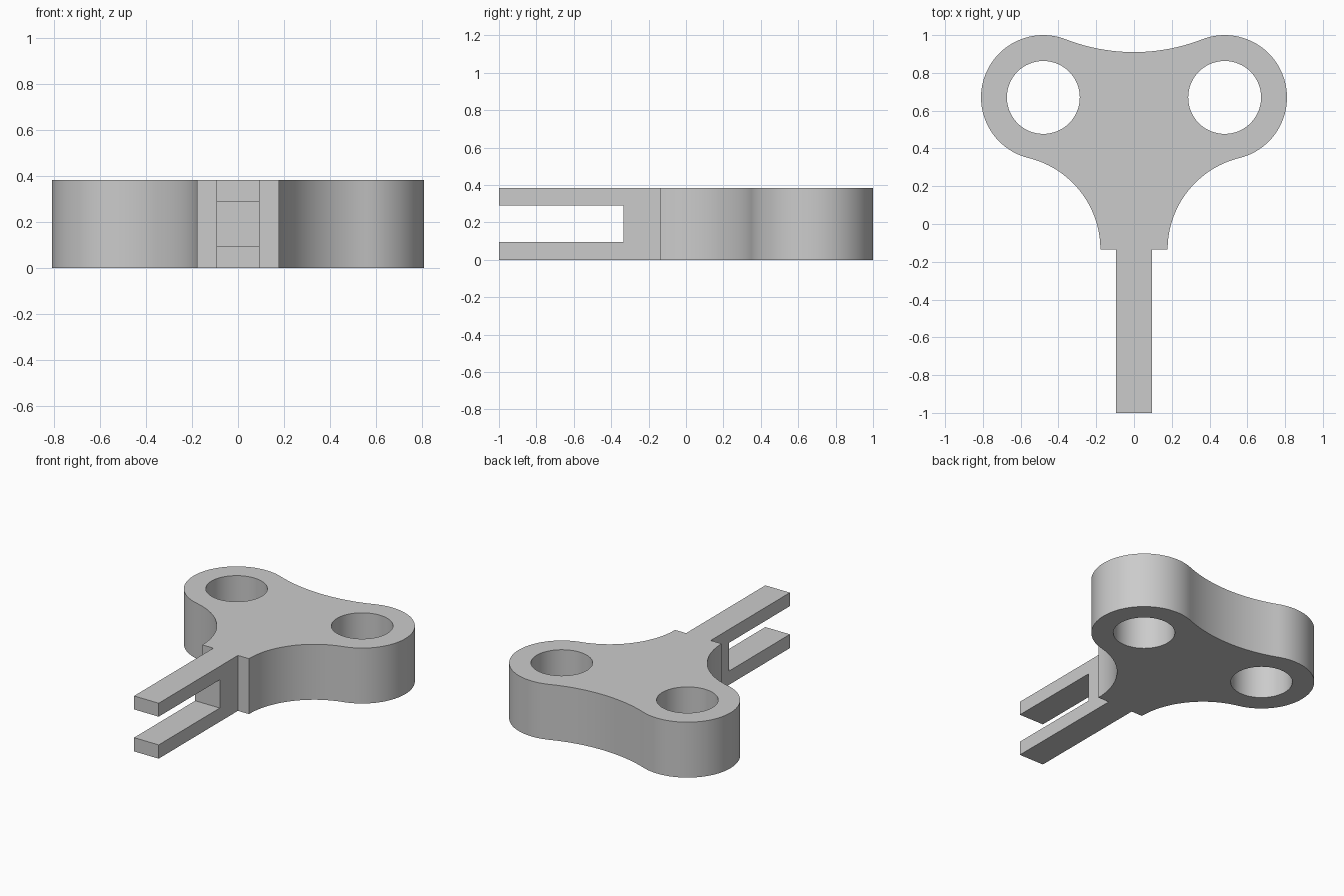
import bpy, bmesh, math
from math import sin, cos, atan2, pi, radians

if "Cube" in bpy.data.objects:
    bpy.data.objects.remove(bpy.data.objects["Cube"], do_unlink=True)

HEIGHT = 0.383
LOBE_X, LOBE_Y, LOBE_R, HOLE_R = 0.48, 0.67, 0.33, 0.193
NECK_X, NECK_Y = 0.178, -0.135
SHAFT_X, SHAFT_END = 0.094, -1.0
DIP_Y = 0.91
SLOT_END, SLOT_LOW, SLOT_HIGH = -0.333, 0.095, 0.29

grey = bpy.data.materials.new("plain_grey")
grey.use_nodes = True
colour = (0.6, 0.6, 0.6, 1)
grey.diffuse_color = colour
grey.node_tree.nodes["Principled BSDF"].inputs["Base Color"].default_value = colour


def arc(cx, cy, r, start, end, steps):
    angles = [start + (end - start) * i / steps for i in range(steps + 1)]
    return [(cx + r * cos(a), cy + r * sin(a)) for a in angles]


def prism(name, outline, z0, z1):
    """Extrude a flat outline upward from z0 to z1."""
    bm = bmesh.new()
    face = bm.faces.new([bm.verts.new((x, y, z0)) for x, y in outline])
    top = bmesh.ops.extrude_face_region(bm, geom=[face])["geom"]
    verts = [g for g in top if isinstance(g, bmesh.types.BMVert)]
    bmesh.ops.translate(bm, verts=verts, vec=(0, 0, z1 - z0))
    bmesh.ops.recalc_face_normals(bm, faces=bm.faces[:])
    mesh = bpy.data.meshes.new(name)
    bm.to_mesh(mesh)
    bm.free()
    mesh.materials.append(grey)
    ob = bpy.data.objects.new(name, mesh)
    bpy.context.collection.objects.link(ob)
    return ob


# Fillet circles tangent to the lobe: beside the neck and across the back
gap = LOBE_X - NECK_X
drop = LOBE_Y - NECK_Y
side_r = (gap ** 2 + drop ** 2 - LOBE_R ** 2) / (2 * (LOBE_R + gap))
side_x = NECK_X + side_r
rise = DIP_Y - LOBE_Y
dip_r = (LOBE_X ** 2 + rise ** 2 - LOBE_R ** 2) / (2 * (LOBE_R - rise))
dip_cy = DIP_Y + dip_r

low_join = atan2(-drop, side_x - LOBE_X)
high_join = atan2(dip_cy - LOBE_Y, -LOBE_X)

# Half outline on +x: shaft, shoulder, fillet, lobe and back dip
half = [(SHAFT_X, SHAFT_END), (SHAFT_X, NECK_Y)]
half += arc(side_x, NECK_Y, side_r, pi, low_join + pi, 24)
half += arc(LOBE_X, LOBE_Y, LOBE_R, low_join, high_join, 48)[1:]
half += arc(0, dip_cy, dip_r, high_join - pi, -pi / 2, 12)[1:]
outline = half + [(-x, y) for x, y in reversed(half[:-1])]
key = prism("winding_key", outline, 0, HEIGHT)

# Cutters: two finger holes and the slot that splits the shaft into prongs
cutters = [
    prism("hole_cutter", arc(side * LOBE_X, LOBE_Y, HOLE_R, 0, 2 * pi, 64)[:-1],
          -0.2, HEIGHT + 0.2)
    for side in (-1, 1)
]
slot = [(-0.3, -1.2), (0.3, -1.2), (0.3, SLOT_END), (-0.3, SLOT_END)]
cutters.append(prism("slot_cutter", slot, SLOT_LOW, SLOT_HIGH))

bpy.ops.object.select_all(action='DESELECT')
bpy.context.view_layer.objects.active = key
key.select_set(True)
for cutter in cutters:
    cutter.hide_render = True
    mod = key.modifiers.new(cutter.name, 'BOOLEAN')
    mod.operation = 'DIFFERENCE'
    mod.solver = 'EXACT'
    mod.object = cutter
    bpy.ops.object.modifier_apply(modifier=mod.name)
    bpy.data.objects.remove(cutter, do_unlink=True)

bpy.ops.object.shade_smooth_by_angle(angle=radians(30))
